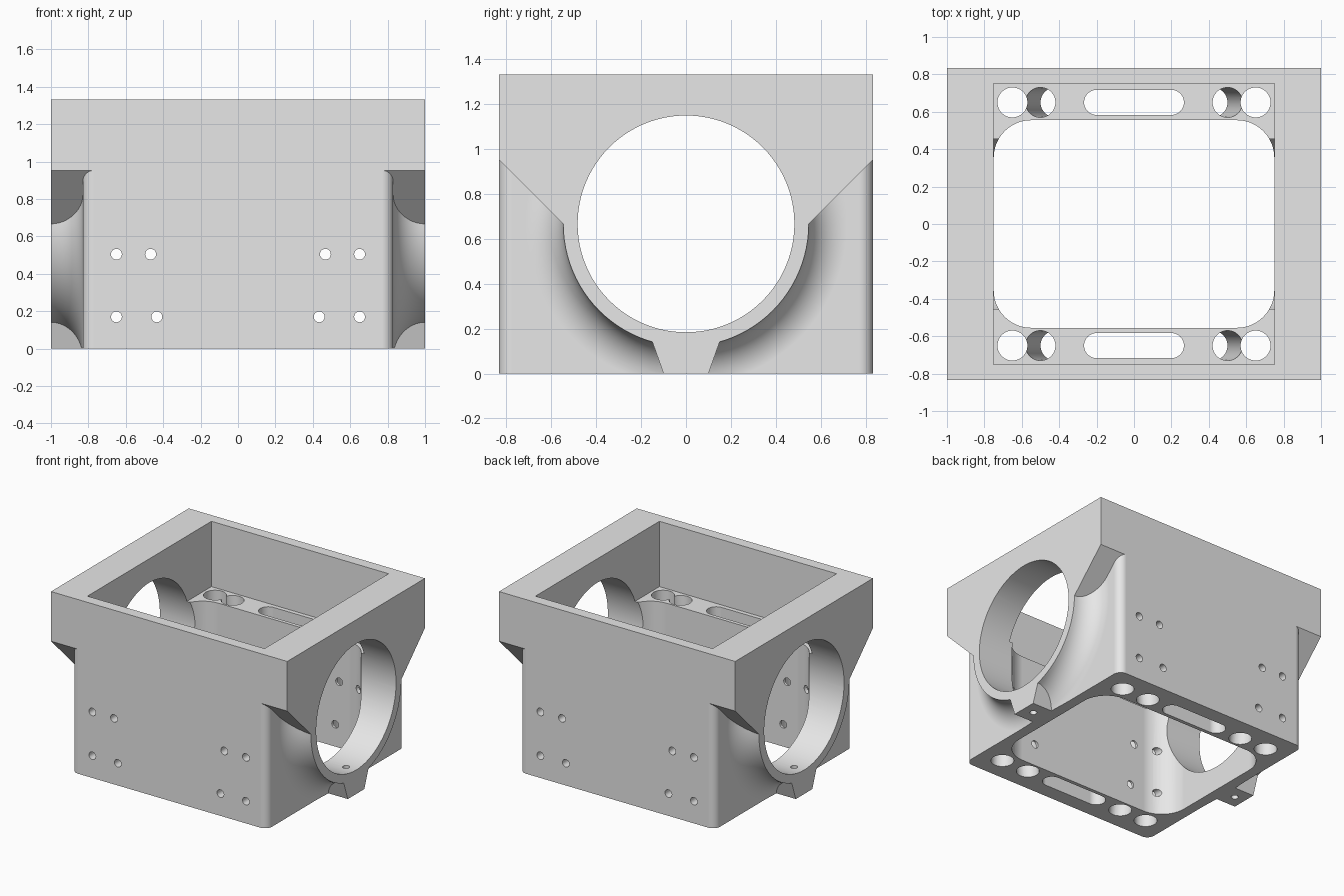
import bpy, bmesh, math
from mathutils import Matrix, Vector

cube = bpy.data.objects.get("Cube")
if cube:
    bpy.data.objects.remove(cube, do_unlink=True)

# Main dimensions
HALF_Y, HEIGHT = 0.833, 1.333
WALL_X = 0.83            # outer face of the lower end walls
INNER_X = 0.75           # inner face of the end walls
AXIS_Z = 0.667           # height of the bore axis
BORE_R, COLLAR_R = 0.483, 0.547
FLOOR_Z = 0.833          # ledge inside the upper pocket

grey = bpy.data.materials.new("plain grey")
grey.use_nodes = True
grey.diffuse_color = (0.8, 0.8, 0.8, 1)
grey.node_tree.nodes["Principled BSDF"].inputs["Base Color"].default_value = (0.8, 0.8, 0.8, 1)


def finish(name, bm):
    bmesh.ops.recalc_face_normals(bm, faces=bm.faces)
    mesh = bpy.data.meshes.new(name)
    bm.to_mesh(mesh)
    bm.free()
    mesh.materials.append(grey)
    obj = bpy.data.objects.new(name, mesh)
    bpy.context.collection.objects.link(obj)
    return obj


def rounded(hx, hy, r, cx=0, cy=0, n=12):
    """Outline of a rounded rectangle; a slot or circle when r fills it."""
    pts = []
    for k, (sx, sy) in enumerate(((1, 1), (-1, 1), (-1, -1), (1, -1))):
        for i in range(n + 1):
            a = (k + i / n) * math.pi / 2
            p = Vector((cx + sx * (hx - r) + r * math.cos(a),
                        cy + sy * (hy - r) + r * math.sin(a)))
            if not pts or min((p - pts[-1]).length, (p - pts[0]).length) > 1e-5:
                pts.append(p)
    return pts


def circle(r, cx, cy, n=12):
    return rounded(r, r, r, cx, cy, n)


def prism(name, axis, outline, lo, hi, outline_hi=None):
    """Closed solid between an outline at lo and one at hi along an axis."""
    place = {"x": lambda p, w: (w, p[0], p[1]),
             "y": lambda p, w: (p[0], w, p[1]),
             "z": lambda p, w: (p[0], p[1], w)}[axis]
    bm = bmesh.new()
    a = [bm.verts.new(place(p, lo)) for p in outline]
    b = [bm.verts.new(place(p, hi)) for p in outline_hi or outline]
    bm.faces.new(a)
    bm.faces.new(b[::-1])
    for i in range(len(a)):
        j = (i + 1) % len(a)
        bm.faces.new((a[i], a[j], b[j], b[i]))
    return finish(name, bm)


def mirrored(half):
    """Complete a symmetric outline from its +y half."""
    return half + [(-y, z) for y, z in reversed(half)]


def combine(target, tool, operation):
    mod = target.modifiers.new(operation.lower(), 'BOOLEAN')
    mod.operation, mod.solver, mod.object = operation, 'EXACT', tool
    bpy.context.view_layer.objects.active = target
    bpy.ops.object.modifier_apply(modifier=mod.name)
    bpy.data.objects.remove(tool, do_unlink=True)


def flared_collar():
    """Collar around the bore, sweeping in a concave fillet into the walls."""
    r = 1 - WALL_X
    arc = [(1 - r * math.sin(t), COLLAR_R + r - r * math.cos(t))
           for t in (i / 12 * math.pi / 2 for i in range(13))]
    profile = arc + [(-x, y) for x, y in reversed(arc)]
    bm = bmesh.new()
    steps = 96
    rings = []
    for s in range(steps):
        rot = Matrix.Rotation(2 * math.pi * s / steps, 3, 'X')
        rings.append([bm.verts.new(rot @ Vector((x, y, 0)) + Vector((0, 0, AXIS_Z)))
                      for x, y in profile])
    for s in range(steps):
        a, b = rings[s], rings[(s + 1) % steps]
        for i in range(len(profile) - 1):
            bm.faces.new((a[i], a[i + 1], b[i + 1], b[i]))
    bm.faces.new([ring[0] for ring in rings])
    bm.faces.new([ring[-1] for ring in rings])
    # Trim level with the base and inside the upper frame
    for z, up in ((0, -1), (1.05, 1)):
        bmesh.ops.bisect_plane(bm, geom=bm.verts[:] + bm.edges[:] + bm.faces[:],
                               plane_co=(0, 0, z), plane_no=(0, 0, up), clear_outer=True)
        bmesh.ops.holes_fill(bm, edges=[e for e in bm.edges if e.is_boundary], sides=0)
    return finish("collar", bm)


# Outer solid: lower block, upper frame with sloped shoulders, collar, feet
housing = prism("housing", "z", rounded(WALL_X, HALF_Y, 0.06), 0, 1.1)
upper = mirrored([(HALF_Y, HEIGHT), (HALF_Y, 0.953), (0.51, 0.63)])
combine(housing, prism("upper_frame", "x", upper, -1, 1), 'UNION')
combine(housing, flared_collar(), 'UNION')
foot = mirrored([(0.1, 0), (0.15, 0.141), (0.1, 0.3)])
combine(housing, prism("collar_foot", "x", foot, -1, 1), 'UNION')

# Upper pocket, lower cavity and cross bore
pocket = [(INNER_X, INNER_X), (-INNER_X, INNER_X), (-INNER_X, -INNER_X), (INNER_X, -INNER_X)]
cutters = [
    prism("pocket", "z", pocket, FLOOR_Z, 1.5),
    prism("cavity", "z", rounded(INNER_X, 0.555, 0.2), -0.1, 0.95),
    prism("bore", "x", circle(BORE_R, 0, AXIS_Z, 24), -1.2, 1.2),
]

# Vertical slots, straight holes and slanted holes in the thick walls
for y in (-0.65, 0.65):
    cutters.append(prism("slot", "z", rounded(0.267, 0.067, 0.067, 0, y), -0.1, 0.95))
    for s in (-1, 1):
        cutters.append(prism("straight_hole", "z", circle(0.08, s * 0.65, y), -0.1, 0.95))
        cutters.append(prism("slanted_hole", "z", circle(0.08, s * 0.41, y), -0.1, 0.933,
                             circle(0.08, s * 0.51, y)))

# Small screw holes through front and back, and drain holes in the feet
for s in (-1, 1):
    for x, z in ((0.65, 0.505), (0.467, 0.505), (0.65, 0.17), (0.434, 0.17)):
        cutters.append(prism("screw_hole", "y", circle(0.029, s * x, z, 6), -1, 1))
    cutters.append(prism("foot_hole", "z", circle(0.025, s * 0.915, 0, 6), -0.1, 0.4))

for cutter in cutters:
    combine(housing, cutter, 'DIFFERENCE')

# Smooth curved faces, keep corners crisp
bpy.ops.object.select_all(action='DESELECT')
housing.select_set(True)
bpy.context.view_layer.objects.active = housing
bpy.ops.object.shade_smooth_by_angle(angle=math.radians(30))
normals = housing.modifiers.new("even_normals", 'WEIGHTED_NORMAL')
normals.keep_sharp = True
